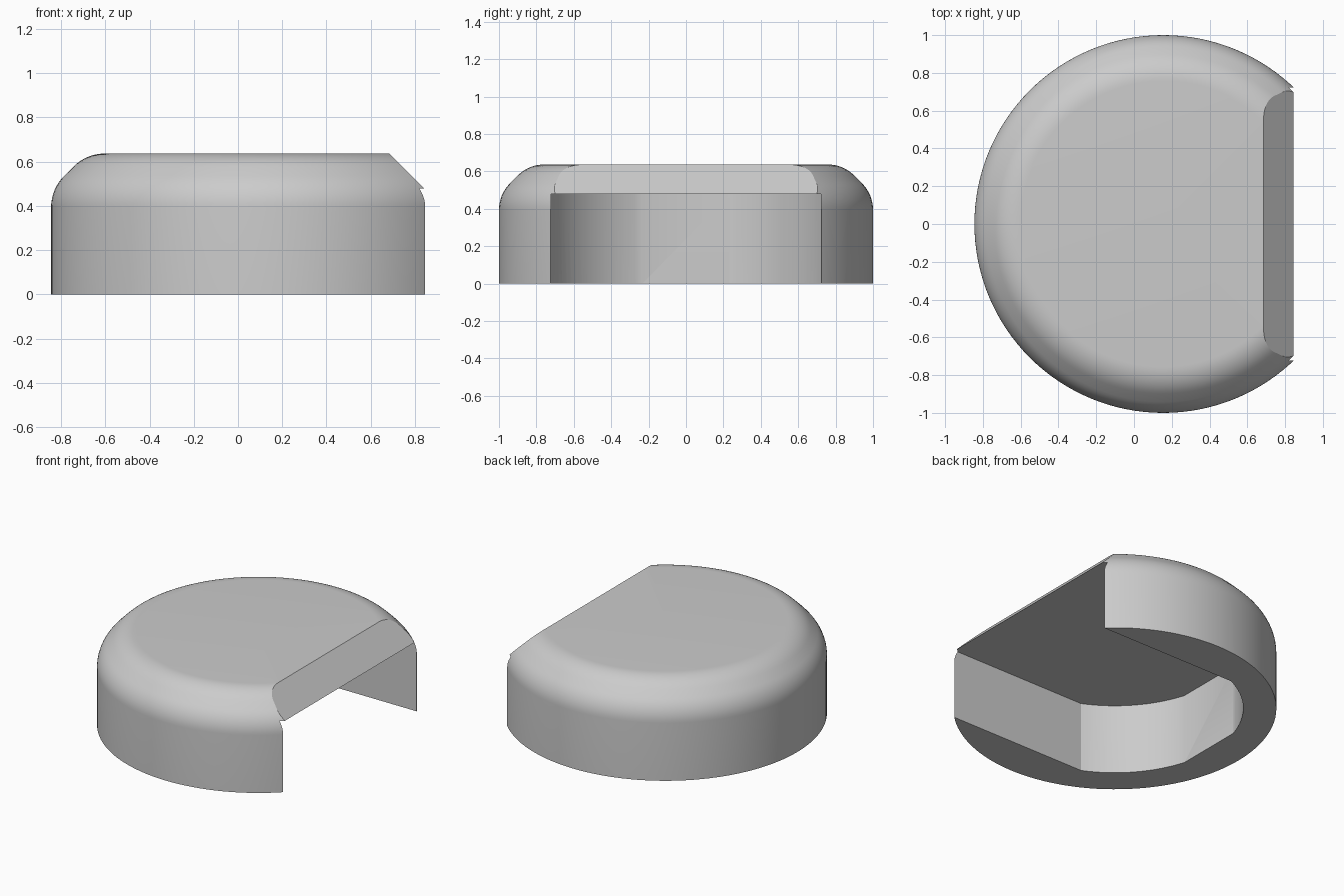
import bpy, bmesh, math

if "Cube" in bpy.data.objects:
    bpy.data.objects.remove(bpy.data.objects["Cube"])

CX, R, H, CH, FR = 0.155, 1.0, 0.637, 0.16, 0.2   # disc centre, radius, height, chamfer, fillet
FLAT_X, CEIL = 0.845, 0.478                       # open side and cavity ceiling


def make_object(name, bm):
    bmesh.ops.recalc_face_normals(bm, faces=bm.faces)
    mesh = bpy.data.meshes.new(name)
    bm.to_mesh(mesh)
    bm.free()
    obj = bpy.data.objects.new(name, mesh)
    bpy.context.collection.objects.link(obj)
    return obj


def prism(name, points, direction):
    """Extrude a closed flat outline along a direction."""
    bm = bmesh.new()
    face = bm.faces.new([bm.verts.new(p) for p in points])
    ext = bmesh.ops.extrude_face_region(bm, geom=[face])
    verts = [g for g in ext["geom"] if isinstance(g, bmesh.types.BMVert)]
    bmesh.ops.translate(bm, verts=verts, vec=direction)
    return make_object(name, bm)


# Disc profile: straight wall, then a 45 degree chamfer with both corners rounded
t = FR * math.tan(math.pi / 8)
steps = [math.radians(45 * i / 8) for i in range(9)]
profile = [(0, 0), (R, 0)]
profile += [(R - FR + FR * math.cos(a), H - CH - t + FR * math.sin(a)) for a in steps]
profile += [(R - CH - t + FR * math.sin(math.pi / 4 - a),
             H - FR + FR * math.cos(math.pi / 4 - a)) for a in steps]
profile.append((0, H))

bm = bmesh.new()
vs = [bm.verts.new((CX - r, 0, z)) for r, z in profile]
es = [bm.edges.new(p) for p in zip(vs, vs[1:])]
bmesh.ops.spin(bm, geom=vs + es, cent=(CX, 0, 0), axis=(0, 0, 1),
               angle=math.tau, steps=128, use_duplicate=False)
bmesh.ops.remove_doubles(bm, verts=bm.verts, dist=1e-5)
body = make_object("cap_body", bm)

# Cutter for the open side with its sloped upper face
side = [(FLAT_X, -0.2), (FLAT_X, H - CH), (FLAT_X - CH - 0.2, H + 0.2), (1.5, H + 0.2), (1.5, -0.2)]
side_cutter = prism("side_cutter", [(x, -1.5, z) for x, z in side], (0, 3, 0))

# Cutter for the cavity: parallel walls, rounded back with a flat in the middle
CR, HALF, BACK = 0.795, 0.722, 0.235
a0, a1 = math.asin(HALF / CR), math.asin(BACK / CR)
arc = [a0 + (a1 - a0) * i / 16 for i in range(17)]
upper = [(1.5, HALF)] + [(CX - CR * math.cos(a), CR * math.sin(a)) for a in arc]
plan = upper + [(x, -y) for x, y in reversed(upper)]
cavity_cutter = prism("cavity_cutter", [(x, y, -0.2) for x, y in plan], (0, 0, CEIL + 0.2))

bpy.context.view_layer.objects.active = body
body.select_set(True)
for cutter in (side_cutter, cavity_cutter):
    mod = body.modifiers.new(cutter.name, 'BOOLEAN')
    mod.operation, mod.solver, mod.object = 'DIFFERENCE', 'EXACT', cutter
    bpy.ops.object.modifier_apply(modifier=mod.name)
    bpy.data.objects.remove(cutter)

# Single grey colour and smooth curves with sharp edges
grey = bpy.data.materials.new("light_grey")
grey.diffuse_color = (0.6, 0.6, 0.6, 1)
grey.use_nodes = True
grey.node_tree.nodes["Principled BSDF"].inputs["Base Color"].default_value = grey.diffuse_color
body.data.materials.clear()
body.data.materials.append(grey)
bpy.ops.object.shade_smooth_by_angle(angle=math.radians(25))
